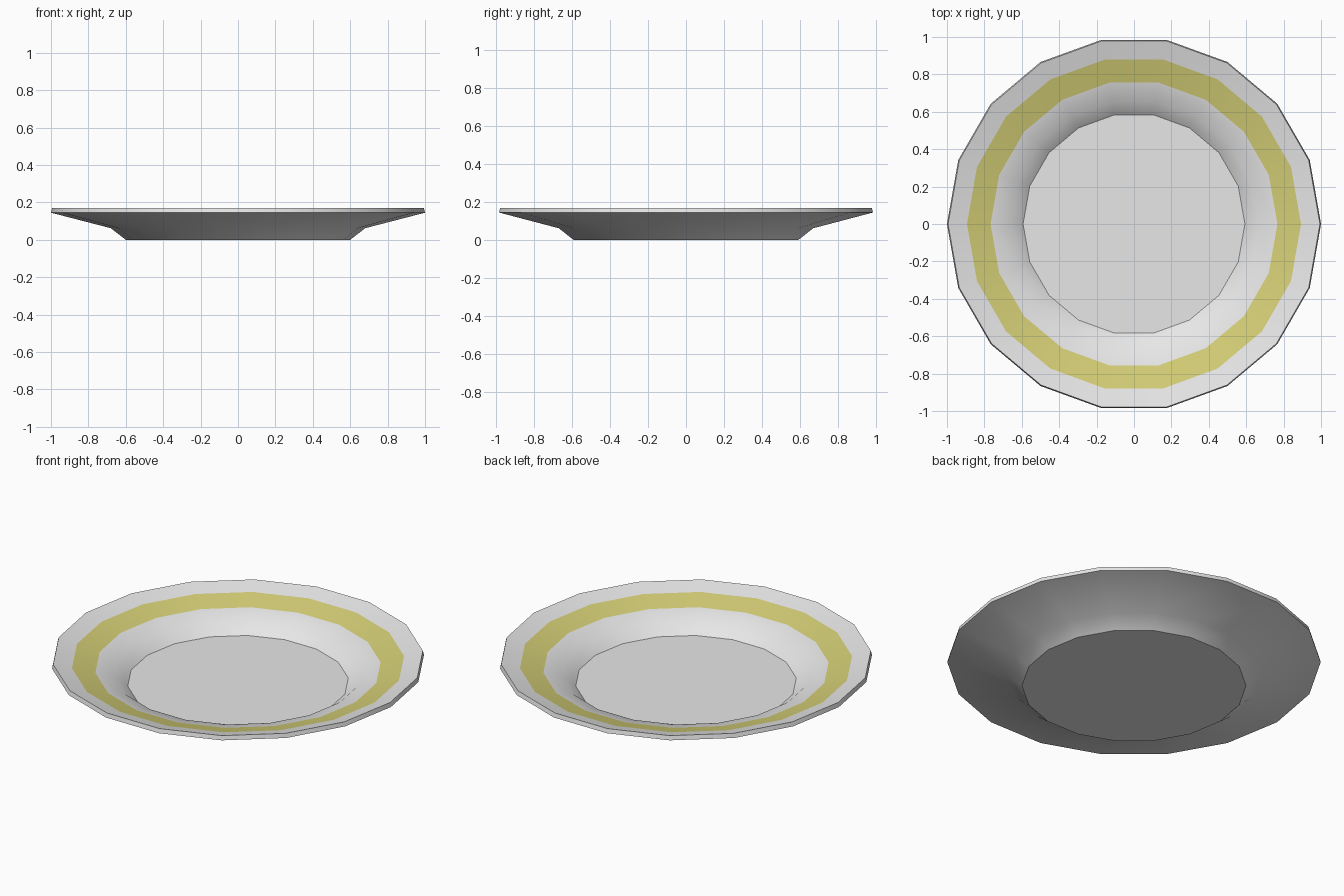
import bpy, bmesh, math

if "Cube" in bpy.data.objects:
    bpy.data.objects.remove(bpy.data.objects["Cube"])

SIDES = 18


def material(name, color):
    m = bpy.data.materials.new(name)
    m.diffuse_color = (*color, 1.0)
    m.use_nodes = True
    m.node_tree.nodes["Principled BSDF"].inputs["Base Color"].default_value = m.diffuse_color
    return m


# Plate cross-section (radius, height), from underside centre to floor centre
profile = [
    (0.60, 0.0), (0.68, 0.062), (1.0, 0.145), (0.994, 0.17),
    (0.893, 0.143), (0.767, 0.111), (0.665, 0.083), (0.593, 0.025),
]
STRIPE_SEGMENT = 4  # segment between the two stripe radii

bm = bmesh.new()
rings = []
for r, z in profile:
    rings.append([bm.verts.new((r * math.cos(2 * math.pi * i / SIDES),
                                r * math.sin(2 * math.pi * i / SIDES), z))
                  for i in range(SIDES)])

# Lathe walls, with the painted stripe as its own band of faces
for s in range(len(rings) - 1):
    a, b = rings[s], rings[s + 1]
    for i in range(SIDES):
        j = (i + 1) % SIDES
        f = bm.faces.new((a[i], a[j], b[j], b[i]))
        f.material_index = 1 if s == STRIPE_SEGMENT else 0

# Flat underside and flat eating surface
bm.faces.new(rings[0][::-1])
bm.faces.new(rings[-1])
bmesh.ops.recalc_face_normals(bm, faces=bm.faces[:])

mesh = bpy.data.meshes.new("plate")
bm.to_mesh(mesh)
bm.free()
mesh.materials.append(material("off white glaze", (0.80, 0.80, 0.80)))
mesh.materials.append(material("yellow stripe", (0.66, 0.62, 0.18)))
plate = bpy.data.objects.new("plate", mesh)
bpy.context.collection.objects.link(plate)

# Soft around the rim, crisp at the floor and lip
bpy.context.view_layer.objects.active = plate
plate.select_set(True)
bpy.ops.object.shade_smooth_by_angle(angle=math.radians(30))
